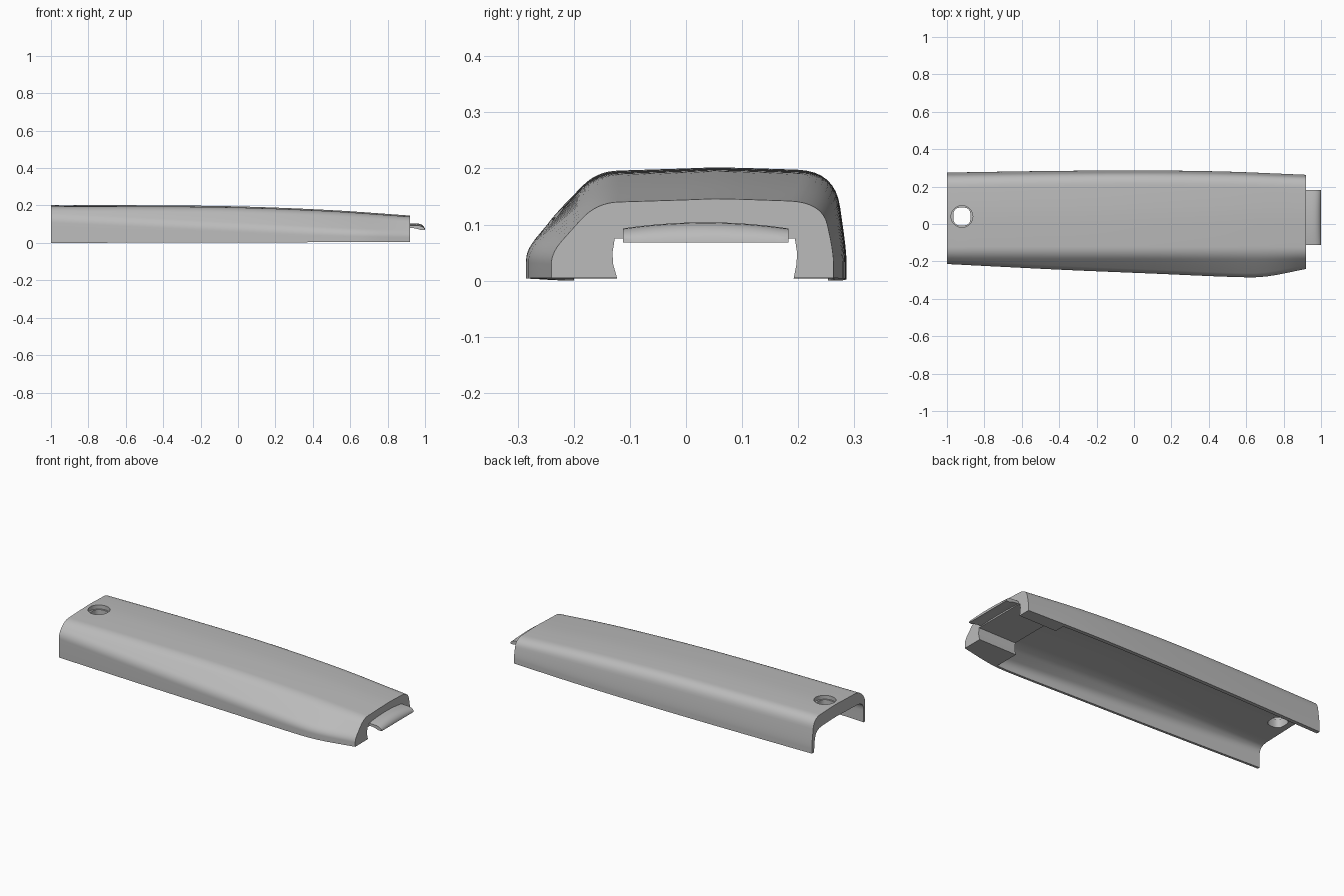
import bpy, bmesh, math
from mathutils import Vector

if "Cube" in bpy.data.objects:
    bpy.data.objects.remove(bpy.data.objects["Cube"], do_unlink=True)

grey = bpy.data.materials.new("plain grey")
grey.use_nodes = True
grey.diffuse_color = (0.5, 0.5, 0.5, 1)
grey.node_tree.nodes["Principled BSDF"].inputs["Base Color"].default_value = (0.5, 0.5, 0.5, 1)


def loft(name, rings):
    """Closed solid through equal-length rings of points."""
    bm = bmesh.new()
    loops = [[bm.verts.new(p) for p in ring] for ring in rings]
    n = len(loops[0])
    for a, b in zip(loops, loops[1:]):
        for i in range(n):
            j = (i + 1) % n
            bm.faces.new((a[i], a[j], b[j], b[i]))
    bm.faces.new(loops[0][::-1])
    bm.faces.new(loops[-1])
    bmesh.ops.recalc_face_normals(bm, faces=bm.faces)
    mesh = bpy.data.meshes.new(name)
    bm.to_mesh(mesh)
    bm.free()
    mesh.materials.append(grey)
    obj = bpy.data.objects.new(name, mesh)
    bpy.context.collection.objects.link(obj)
    return obj


def activate(obj):
    bpy.ops.object.select_all(action='DESELECT')
    obj.select_set(True)
    bpy.context.view_layer.objects.active = obj


def cut(obj, cutter):
    cutter.hide_render = True
    mod = obj.modifiers.new("cut", 'BOOLEAN')
    mod.object, mod.operation, mod.solver = cutter, 'DIFFERENCE', 'EXACT'
    activate(obj)
    bpy.ops.object.modifier_apply(modifier=mod.name)
    bpy.data.objects.remove(cutter, do_unlink=True)


def curve(keys, x):
    """Smooth interpolation through (x, value) keys."""
    def slope(i):
        a, b = keys[max(i - 1, 0)], keys[min(i + 1, len(keys) - 1)]
        return (b[1] - a[1]) / (b[0] - a[0])
    i = 0
    while i < len(keys) - 2 and x > keys[i + 1][0]:
        i += 1
    (xa, va), (xb, vb) = keys[i], keys[i + 1]
    w = xb - xa
    t = min(max((x - xa) / w, 0), 1)
    return ((2*t**3 - 3*t**2 + 1) * va + (t**3 - 2*t**2 + t) * w * slope(i)
            + (3*t**2 - 2*t**3) * vb + (t**3 - t**2) * w * slope(i + 1))


# Outline of the cover along its length
FRONT = [(-1, -.214), (-.4, -.244), (.1, -.265), (.6, -.285), (.72, -.279), (.92, -.24)]
BACK = [(-1, .275), (-.4, .284), (.1, .286), (.5, .28), (.92, .263)]
TOP = [(-1, .202), (-.5, .201), (0, .195), (.5, .175), (.92, .146)]
SHOULDER = [(-1, .137), (0, .088), (.6, .06), (.92, .05)]
CEILING = [(-1, .13), (0, .126), (.68, .105)]
SEG = 8


def profile(x, front, back, top, shoulder, base, slope_top):
    """Arched cross-section with a sloping front shoulder."""
    crown = [(0.0, top - .002), (.05, top), (.1, top - .001)]
    pts = [Vector((front, base))]

    def rounded(prev, corner, nxt, r):
        p, c, q = Vector(prev), Vector(corner), Vector(nxt)
        a = c + (p - c).normalized() * min(r, (p - c).length * .45)
        b = c + (q - c).normalized() * min(r, (q - c).length * .45)
        for k in range(SEG + 1):
            t = k / SEG
            pts.append(a * (1 - t)**2 + c * 2 * t * (1 - t) + b * t * t)

    c1 = (front, shoulder)
    c2 = (slope_top, top - .007)
    c3 = (back - .02, top - .006)
    c4 = (back, .05)
    rounded((front, base), c1, c2, .03)
    rounded(c1, c2, crown[0], .04)
    pts.extend(Vector(p) for p in crown)
    rounded(crown[-1], c3, c4, .06)
    rounded(c3, c4, (back, base), .04)
    pts.append(Vector((back, base)))
    return [(x, p.x, p.y) for p in pts]


def outer_section(x):
    return profile(x, curve(FRONT, x), curve(BACK, x), curve(TOP, x),
                   curve(SHOULDER, x), .0025 * (x + 1), -.16)


def inner_section(x):
    return profile(x, curve(FRONT, x) + .014, curve(BACK, x) - .022, curve(CEILING, x),
                   curve(SHOULDER, x) * .7, -.1, -.17)


def stations(a, b, n):
    return [a + (b - a) * i / n for i in range(n + 1)]


# Main cover: solid body with a thick roof, hollowed from below
cover = loft("cover", [outer_section(x) for x in stations(-1, .92, 36)])
inner = [inner_section(x) for x in stations(-1, .68, 30)]
inner.insert(0, [(-1.1, y, z) for _, y, z in inner[0]])
cut(cover, loft("hollow_cutter", inner))

# Narrower opening through the thick end, with slightly bowed sides
bowed = [(-.118, -.05), (-.123, .005), (-.130, .03), (-.131, .05), (-.127, .075),
         (.194, .075), (.198, .05), (.197, .03), (.192, .005), (.187, -.05)]
cut(cover, loft("opening_cutter", [[(x, y, z) for y, z in bowed] for x in (.6, 1.1)]))


def prism(name, rx, ry, power, z0, z1):
    """Rounded column at the screw hole position."""
    ring = []
    for k in range(40):
        c, s = math.cos(math.tau * k / 40), math.sin(math.tau * k / 40)
        ring.append((-.92 + rx * math.copysign(abs(c)**(2 / power), c),
                     .04 + ry * math.copysign(abs(s)**(2 / power), s)))
    return loft(name, [[(x, y, z) for x, y in ring] for z in (z0, z1)])


# Recessed screw hole
cut(cover, prism("recess_cutter", .058, .058, 2, .178, .3))
cut(cover, prism("hole_cutter", .046, .048, 2.8, .05, .3))

# Hooked locking tongue at the thick end
hook = [(.89, .104), (.95, .104), (.968, .1025), (.983, .097), (.993, .088), (.999, .078),
        (1, .068), (.98, .068), (.962, .077), (.94, .083), (.89, .085)]
rings = []
for t in stations(-1, 1, 16):
    y = .035 + .1475 * t
    rings.append([(x, y, z - .011 * t * t * (z - .068) / .036) for x, z in hook])
tongue = loft("locking_tongue", rings)

for part in (cover, tongue):
    activate(part)
    bpy.ops.object.shade_smooth_by_angle(angle=math.radians(30))
